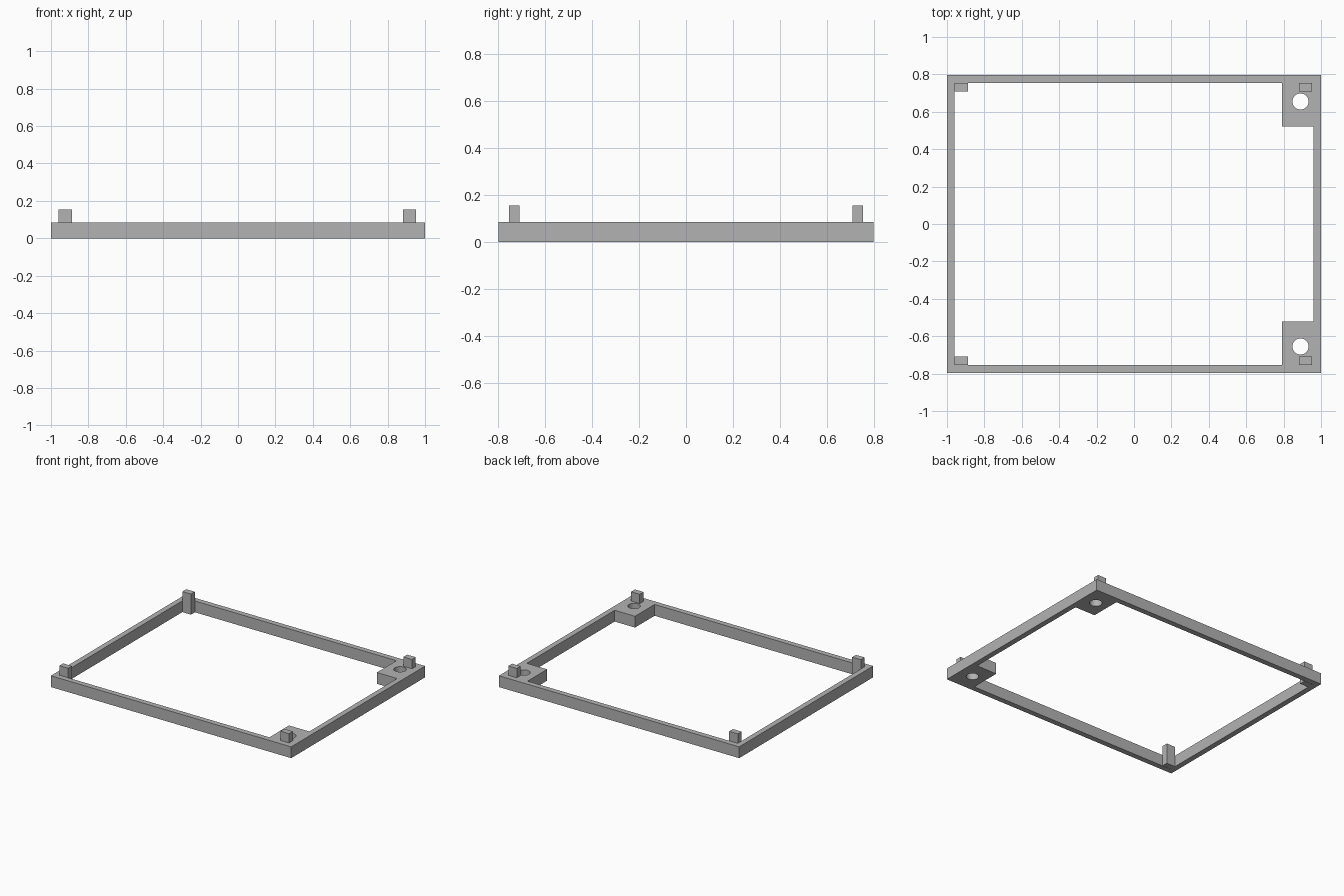
import bpy
from math import cos, sin, tau, radians

cube = bpy.data.objects.get("Cube")
if cube:
    bpy.data.objects.remove(cube)

grey = bpy.data.materials.new("grey")
grey.use_nodes = True
grey.diffuse_color = (0.45, 0.45, 0.45, 1)
grey.node_tree.nodes["Principled BSDF"].inputs["Base Color"].default_value = grey.diffuse_color

HALF_X, HALF_Y, WALL, HEIGHT = 1.0, 0.796, 0.041, 0.085
IN_X, IN_Y = HALF_X - WALL, HALF_Y - WALL
PAD_X, PAD_Y = 0.79, 0.522
PEG_TOP = 0.155


def extruded_outline(name, outlines, height):
    """Fill closed flat outlines (inner ones become holes) and extrude up from z = 0."""
    curve = bpy.data.curves.new(name, "CURVE")
    curve.dimensions = "2D"
    curve.fill_mode = "BOTH"
    curve.extrude = height / 2
    for points in outlines:
        spline = curve.splines.new("POLY")
        spline.points.add(len(points) - 1)
        for p, (x, y) in zip(spline.points, points):
            p.co = (x, y, 0, 1)
        spline.use_cyclic_u = True
    curve.materials.append(grey)
    obj = bpy.data.objects.new(name, curve)
    bpy.context.collection.objects.link(obj)
    bpy.ops.object.select_all(action="DESELECT")
    obj.select_set(True)
    bpy.context.view_layer.objects.active = obj
    bpy.ops.object.convert(target="MESH")
    obj = bpy.context.object
    for v in obj.data.vertices:
        v.co.z += height / 2
    bpy.ops.object.shade_smooth_by_angle(angle=radians(30))
    return obj


def circle(cx, cy, r, sides=32):
    return [(cx + r * cos(tau * i / sides), cy + r * sin(tau * i / sides)) for i in range(sides)]


def rectangle(x0, x1, y0, y1):
    return [(x0, y0), (x1, y0), (x1, y1), (x0, y1)]


# Rectangular frame with two drilled corner pads on the left (+x) side
opening = [(-IN_X, -IN_Y), (PAD_X, -IN_Y), (PAD_X, -PAD_Y), (IN_X, -PAD_Y),
           (IN_X, PAD_Y), (PAD_X, PAD_Y), (PAD_X, IN_Y), (-IN_X, IN_Y)]
holes = [circle(0.89, side * 0.655, 0.043) for side in (-1, 1)]
extruded_outline("frame", [rectangle(-HALF_X, HALF_X, -HALF_Y, HALF_Y), opening] + holes, HEIGHT)

# Four upright corner pegs
for side_x, x0, x1 in (("right", -IN_X, -0.887), ("left", 0.881, 0.952)):
    for side_y, y0, y1 in (("front", -0.753, -0.708), ("back", 0.708, 0.753)):
        extruded_outline(f"{side_y}_{side_x}_peg", [rectangle(x0, x1, y0, y1)], PEG_TOP)
